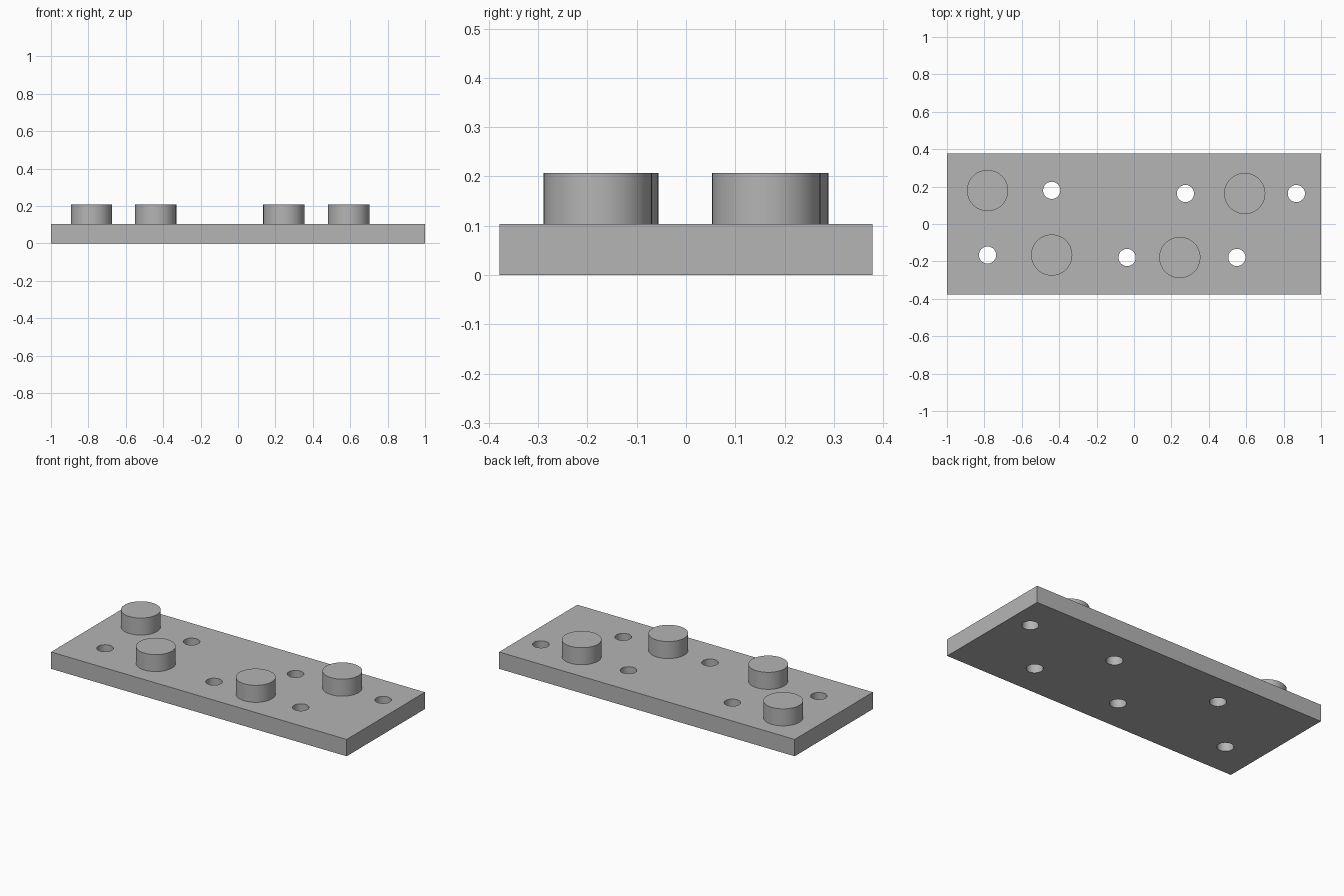
import bpy
import math

cube = bpy.data.objects.get("Cube")
if cube:
    bpy.data.objects.remove(cube, do_unlink=True)

LENGTH, DEPTH, THICK = 2.0, 0.756, 0.103
PEG_R, PEG_H, HOLE_R = 0.11, 0.104, 0.046

grey = bpy.data.materials.new("plain grey")
grey.use_nodes = True
colour = (0.46, 0.46, 0.46, 1)
grey.diffuse_color = colour
grey.node_tree.nodes["Principled BSDF"].inputs["Base Color"].default_value = colour


def cylinder(name, x, y, z, radius, height):
    bpy.ops.mesh.primitive_cylinder_add(vertices=48, radius=radius, depth=height,
                                        location=(x, y, z + height / 2))
    obj = bpy.context.object
    obj.name = name
    return obj


def finish(obj):
    bpy.ops.object.select_all(action='DESELECT')
    obj.select_set(True)
    bpy.context.view_layer.objects.active = obj
    bpy.ops.object.shade_smooth_by_angle(angle=math.radians(30))


# Base plate
bpy.ops.mesh.primitive_cube_add(size=1, location=(0, 0, THICK / 2))
plate = bpy.context.object
plate.name = "base_plate"
plate.scale = (LENGTH, DEPTH, THICK)
bpy.ops.object.transform_apply(location=False, rotation=False, scale=True)
plate.data.materials.append(grey)

# Through holes
holes = [(-0.44, 0.18), (0.275, 0.163), (0.868, 0.163),
         (-0.783, -0.166), (-0.037, -0.179), (0.55, -0.179)]
for i, (x, y) in enumerate(holes):
    cutter = cylinder(f"hole_cutter_{i + 1}", x, y, -THICK, HOLE_R, THICK * 3)
    cutter.data.materials.append(grey)
    cut = plate.modifiers.new(f"hole_{i + 1}", 'BOOLEAN')
    cut.operation = 'DIFFERENCE'
    cut.solver = 'EXACT'
    cut.object = cutter
    bpy.context.view_layer.objects.active = plate
    bpy.ops.object.modifier_apply(modifier=cut.name)
    bpy.data.objects.remove(cutter, do_unlink=True)
finish(plate)

# Round pegs
pegs = [(-0.783, 0.179), (-0.44, -0.166), (0.245, -0.179), (0.592, 0.163)]
for i, (x, y) in enumerate(pegs):
    peg = cylinder(f"peg_{i + 1}", x, y, THICK, PEG_R, PEG_H)
    peg.data.materials.append(grey)
    finish(peg)
